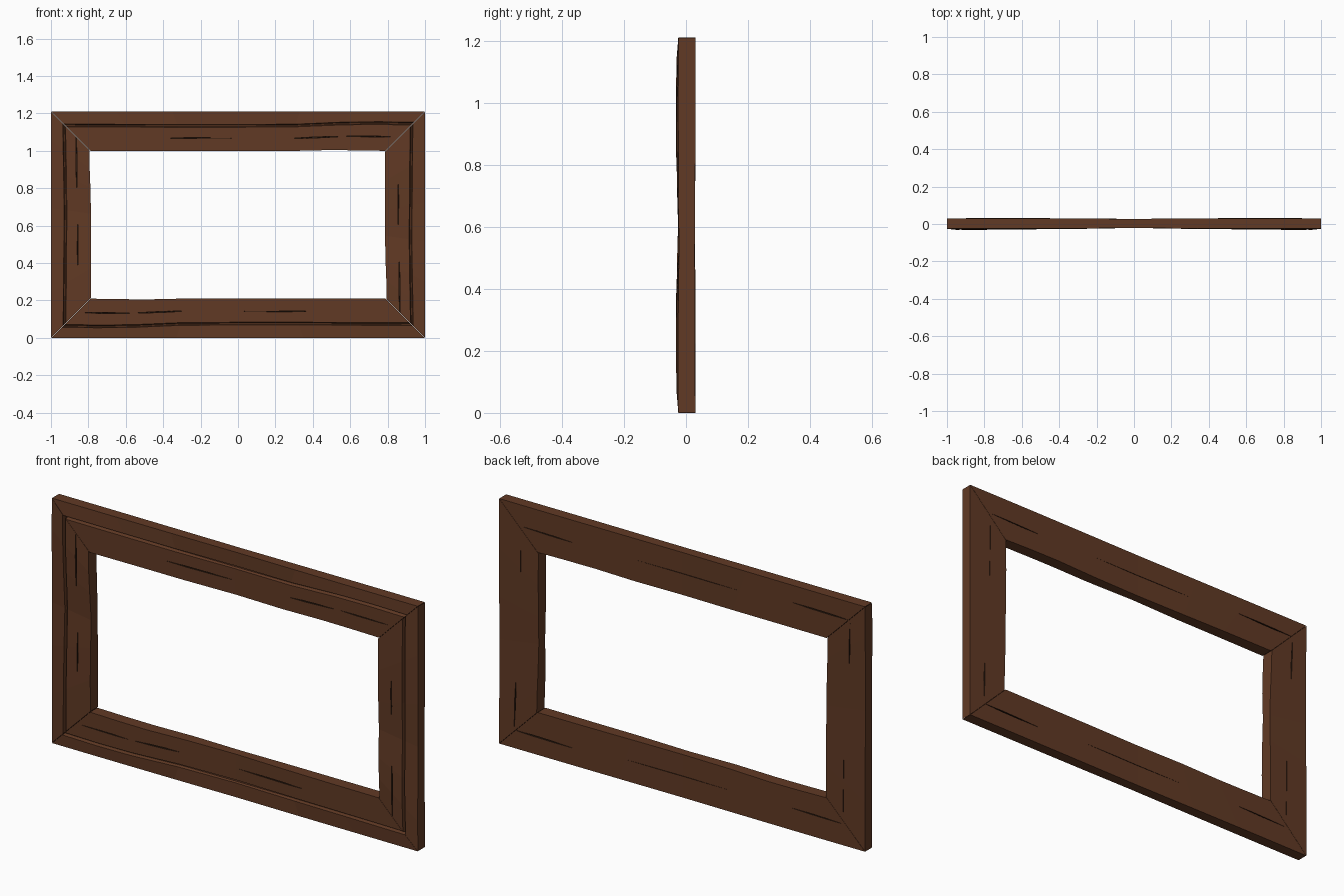
import bpy, bmesh

if "Cube" in bpy.data.objects:
    bpy.data.objects.remove(bpy.data.objects["Cube"])

W, H = 1.0, 0.605          # half width and half height of the frame


def material(name, col):
    m = bpy.data.materials.new(name)
    m.diffuse_color = (*col, 1)
    m.use_nodes = True
    m.node_tree.nodes["Principled BSDF"].inputs["Base Color"].default_value = m.diffuse_color
    return m


wood = material("brown_wood", (0.12, 0.042, 0.018))
dark = material("dark_crack", (0.025, 0.012, 0.006))


def make_object(name, bm):
    bmesh.ops.recalc_face_normals(bm, faces=bm.faces)
    me = bpy.data.meshes.new(name)
    bm.to_mesh(me)
    bm.free()
    me.materials.append(wood)
    me.materials.append(dark)
    ob = bpy.data.objects.new(name, me)
    bpy.context.collection.objects.link(ob)
    return ob


def loft(bm, rings, mat=lambda i: 0):
    vs = [[bm.verts.new(p) for p in r] for r in rings]
    n = len(vs[0])
    for a, b in zip(vs, vs[1:]):
        for i in range(n):
            j = (i + 1) % n
            bm.faces.new((a[i], a[j], b[j], b[i])).material_index = mat(i)
    bm.faces.new(vs[0])
    bm.faces.new(vs[-1])


def board(name, half, stations, cracks, place):
    # Mitred, slightly warped board with a groove along its front
    rings = []
    for t, groove, inner, front, back in stations:
        g = 0.073 + groove
        prof = [(0, -0.024 + front * 0.3), (g - 0.007, -0.027 + front),
                (g - 0.003, -0.010), (g + 0.003, -0.010),
                (g + 0.008, -0.027 + front), (0.21 + inner, -0.027 + front),
                (0.21 + inner, 0.028 + back), (0, 0.029 + back * 0.5)]
        rings.append([place(t * (half - u - 0.0008), u, y) for u, y in prof])
    bm = bmesh.new()
    loft(bm, rings)
    ob = make_object(name, bm)

    # Long pointed cracks cut into the front and back
    bm = bmesh.new()
    for a0, a1, u0, u1, w, side in cracks:
        ring = []
        for f, k in ((0, 0.15), (0.3, 1), (0.65, 0.9), (1, 0.15)):
            a, u = a0 + (a1 - a0) * f, u0 + (u1 - u0) * f
            ring.append([place(a, u - w * k, side * 0.05),
                         place(a, u + w * k, side * 0.05),
                         place(a, u + w * k * 0.5, side * 0.016),
                         place(a, u - w * k * 0.5, side * 0.016)])
        loft(bm, ring, lambda i: 1)
    for f in bm.faces:
        f.material_index = 1
    cutter = make_object(name + "_cutter", bm)
    mod = ob.modifiers.new("cracks", 'BOOLEAN')
    mod.object = cutter
    mod.solver = 'EXACT'
    bpy.context.view_layer.objects.active = ob
    bpy.ops.object.modifier_apply(modifier=mod.name)
    bpy.data.objects.remove(cutter)


# Stations: position, groove shift, inner edge shift, front shift, back shift
rail = [(-1, 0.000, 0.000, -0.003, 0.003), (-0.65, 0.002, 0.000, -0.001, 0.002),
        (-0.35, 0.003, 0.001, 0.001, 0.000), (0.0, 0.003, 0.001, 0.008, -0.003),
        (0.33, 0.001, 0.001, 0.002, 0.001), (0.6, -0.010, -0.004, -0.001, 0.003),
        (0.8, -0.012, -0.003, -0.001, 0.003), (1, -0.009, 0.000, 0.000, 0.002)]
stile = [(-1, -0.001, 0.004, -0.002, 0.002), (-0.6, 0.001, 0.004, -0.004, 0.003),
         (-0.2, 0.003, 0.004, -0.001, 0.001), (0.15, 0.004, 0.004, 0.004, -0.002),
         (0.5, 0.002, 0.001, -0.004, 0.000), (0.75, -0.001, -0.003, -0.006, 0.001),
         (1, -0.003, -0.005, -0.003, 0.002)]
# Cracks: start, end, depth across board at each end, half width, front/back
rail_cracks = [(-0.37, -0.02, 0.142, 0.142, 0.004, -1),
               (0.30, 0.55, 0.143, 0.133, 0.004, -1),
               (0.58, 0.84, 0.132, 0.134, 0.003, -1),
               (0.60, 0.87, 0.110, 0.105, 0.003, 1),
               (-0.30, 0.25, 0.105, 0.105, 0.0015, 1),
               (-0.91, -0.60, 0.090, 0.085, 0.004, 1)]
stile_cracks = [(0.20, 0.48, 0.138, 0.135, 0.004, -1),
                (-0.215, 0.0, 0.143, 0.143, 0.004, -1),
                (0.28, 0.50, 0.090, 0.082, 0.004, 1),
                (-0.45, -0.1, 0.120, 0.115, 0.0015, 1)]

# The lower rail and right stile are the upper and left ones turned half round
for s, rname, sname in ((1, "top_rail", "left_stile"), (-1, "bottom_rail", "right_stile")):
    board(rname, W, rail, rail_cracks,
          lambda a, u, y, s=s: (s * a, y, H + s * (H - u)))
    board(sname, H, stile, stile_cracks,
          lambda a, u, y, s=s: (s * (u - W), y, H + s * a))
